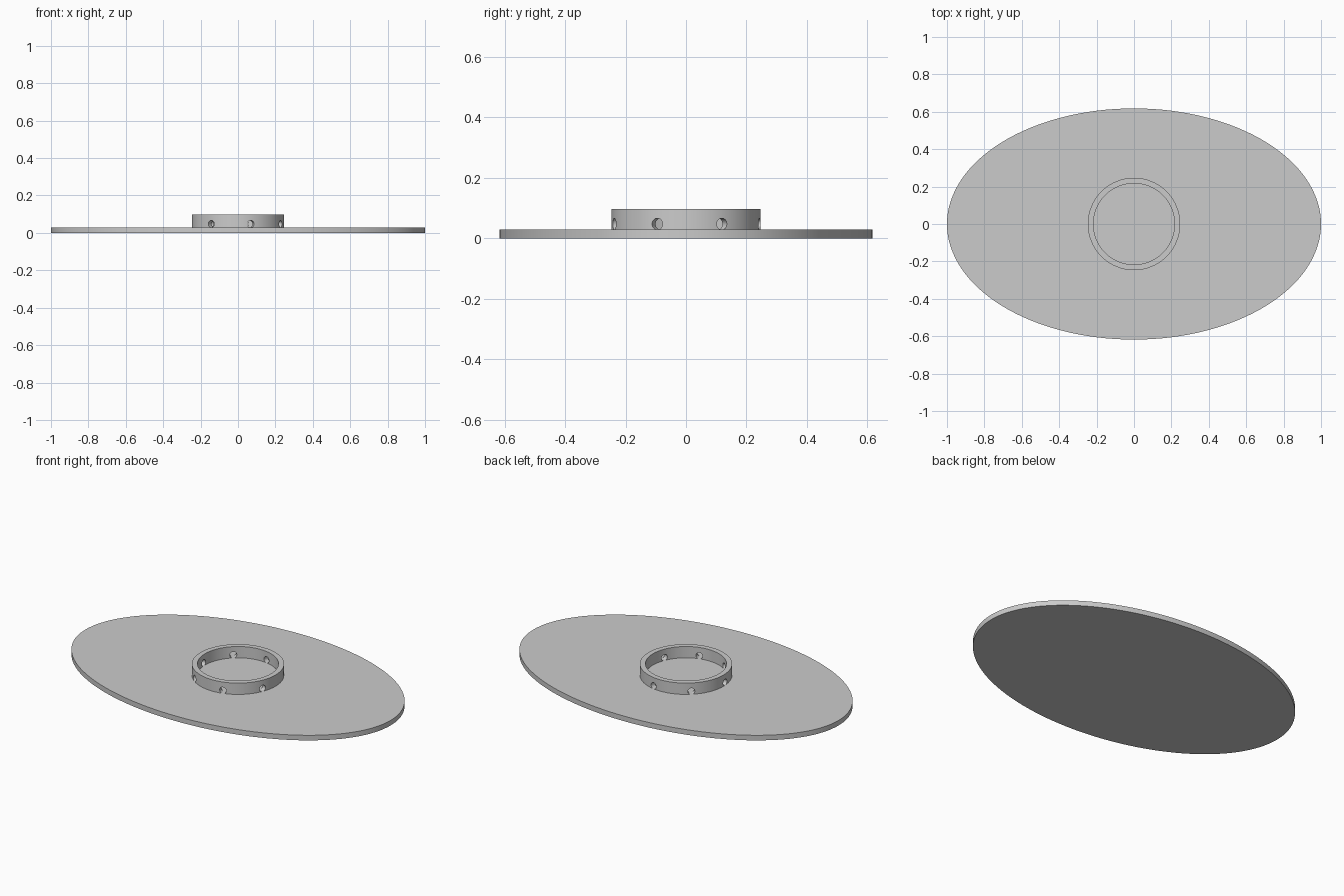
import bpy
import math
from mathutils import Matrix

if "Cube" in bpy.data.objects:
    bpy.data.objects.remove(bpy.data.objects["Cube"], do_unlink=True)

BASE_TOP = 0.03
RING_TOP = 0.097
RING_OUTER, RING_INNER = 0.247, 0.217
HOLE_COUNT, HOLE_RADIUS, HOLE_Z = 7, 0.019, 0.0475
HOLE_START = math.radians(28.8)

grey = bpy.data.materials.new("plain grey")
grey.use_nodes = True
grey.diffuse_color = (0.6, 0.6, 0.6, 1)
grey.node_tree.nodes["Principled BSDF"].inputs["Base Color"].default_value = (0.6, 0.6, 0.6, 1)


def cylinder(name, radius, bottom, top, sides=128):
    bpy.ops.mesh.primitive_cylinder_add(vertices=sides, radius=radius, depth=top - bottom,
                                        location=(0, 0, (top + bottom) / 2))
    obj = bpy.context.object
    obj.name = name
    obj.data.materials.append(grey)
    return obj


def cut(target, cutter):
    mod = target.modifiers.new("cut", "BOOLEAN")
    mod.operation = "DIFFERENCE"
    mod.solver = "EXACT"
    mod.object = cutter
    bpy.context.view_layer.objects.active = target
    bpy.ops.object.modifier_apply(modifier=mod.name)
    bpy.data.objects.remove(cutter, do_unlink=True)


def smooth(obj):
    bpy.ops.object.select_all(action="DESELECT")
    obj.select_set(True)
    bpy.context.view_layer.objects.active = obj
    bpy.ops.object.shade_smooth_by_angle(angle=math.radians(30))


# Thin elliptical base plate
base = cylinder("base_plate", 1, 0, BASE_TOP)
base.data.transform(Matrix.Diagonal((1, 0.618, 1, 1)))
smooth(base)

# Raised ring, seated slightly into the plate
ring = cylinder("collar_ring", RING_OUTER, BASE_TOP - 0.01, RING_TOP)
cut(ring, cylinder("bore_cutter", RING_INNER, -0.1, 0.2))

# Radial holes around the ring
for i in range(HOLE_COUNT):
    angle = HOLE_START + i * math.tau / HOLE_COUNT
    drill = cylinder("hole_cutter", HOLE_RADIUS, -0.05, 0.05, 32)
    middle = (RING_OUTER + RING_INNER) / 2
    drill.location = (middle * math.cos(angle), middle * math.sin(angle), HOLE_Z)
    drill.rotation_euler = (0, math.pi / 2, angle)
    drill.hide_render = True
    bpy.context.view_layer.update()
    cut(ring, drill)
smooth(ring)
